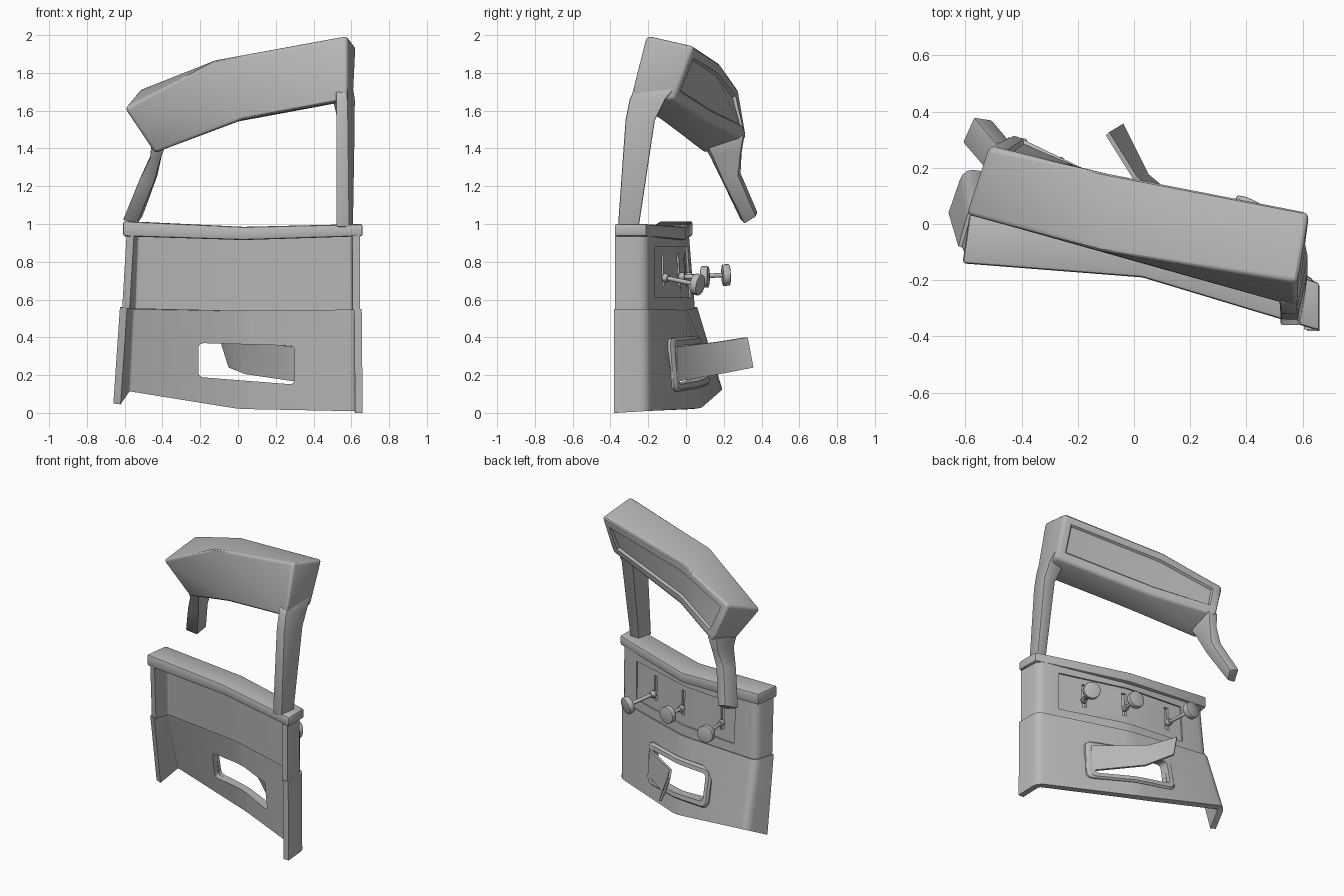
import bpy, bmesh, math
from mathutils import Vector

if "Cube" in bpy.data.objects:
    bpy.data.objects.remove(bpy.data.objects["Cube"])

grey = bpy.data.materials.new("plain_grey")
grey.use_nodes = True
COL = (0.48, 0.48, 0.48, 1)
grey.diffuse_color = COL
grey.node_tree.nodes["Principled BSDF"].inputs["Base Color"].default_value = COL


def finish(name, bm, recalc=True):
    if recalc:
        bmesh.ops.recalc_face_normals(bm, faces=bm.faces)
    me = bpy.data.meshes.new(name)
    bm.to_mesh(me)
    bm.free()
    me.materials.append(grey)
    ob = bpy.data.objects.new(name, me)
    bpy.context.collection.objects.link(ob)
    return ob


def activate(ob):
    bpy.ops.object.select_all(action='DESELECT')
    ob.select_set(True)
    bpy.context.view_layer.objects.active = ob


def smooth(ob, angle=32):
    activate(ob)
    bpy.ops.object.shade_smooth_by_angle(angle=math.radians(angle))


def apply(ob, kind, **settings):
    mod = ob.modifiers.new(kind.title(), kind)
    for key, value in settings.items():
        setattr(mod, key, value)
    activate(ob)
    bpy.ops.object.modifier_apply(modifier=mod.name)


def cut(ob, cutter):
    cutter.hide_render = True
    apply(ob, 'BOOLEAN', operation='DIFFERENCE', object=cutter, solver='EXACT')
    bpy.data.objects.remove(cutter)


def loft_bm(sections, closed=False):
    """Skin equal-length point rings, capped unless the rings form a loop."""
    bm = bmesh.new()
    rings = [[bm.verts.new(p) for p in s] for s in sections]
    n = len(rings[0])
    pairs = list(zip(rings, rings[1:])) + ([(rings[-1], rings[0])] if closed else [])
    for a, b in pairs:
        for i in range(n):
            j = (i + 1) % n
            bm.faces.new((a[i], a[j], b[j], b[i]))
    if not closed:
        bm.faces.new(rings[0])
        bm.faces.new(rings[-1])
    bmesh.ops.recalc_face_normals(bm, faces=bm.faces)
    return bm


def loft(name, sections, bevel=0.0, closed=False):
    ob = finish(name, loft_bm(sections, closed))
    if bevel:
        apply(ob, 'BEVEL', width=bevel, segments=2, limit_method='ANGLE',
              angle_limit=math.radians(40))
    return ob


def rounded(points, r, closed=False, steps=4):
    """Replace the corners of a polyline by short arcs."""
    pts = [Vector(p) for p in points]
    out = []
    for i, p in enumerate(pts):
        if not closed and i in (0, len(pts) - 1):
            out.append(p)
            continue
        a = p + (pts[i - 1] - p).normalized() * r
        b = p + (pts[(i + 1) % len(pts)] - p).normalized() * r
        for k in range(steps + 1):
            t = k / steps
            out.append(a * (1 - t) ** 2 + p * 2 * t * (1 - t) + b * t * t)
    return out


# Wall rows: front edge, corner, middle bend, corner, front edge
ROWS = {
    "bottom": [(.66, -.38, 0), (.655, -.2, .01), (.03, .08, .025), (-.605, .2, .13), (-.66, .04, .05)],
    "middle": [(.655, -.38, .55), (.655, -.2, .55), (.03, .0, .545), (-.585, .065, .56), (-.625, -.08, .56)],
    "step": [(.645, -.375, .545), (.643, -.205, .545), (.03, -.012, .54), (-.575, .052, .555), (-.613, -.08, .555)],
    "top": [(.645, -.375, .94), (.64, -.205, .94), (.03, -.03, .93), (-.563, .02, .94), (-.59, -.13, .94)],
}


def wall_y(x, z):
    """Depth of the outer wall face."""
    lo, hi = (ROWS["bottom"], ROWS["middle"]) if z < .55 else (ROWS["step"], ROWS["top"])
    i = 1 if x > .03 else 2

    def along(row):
        a, b = Vector(row[i]), Vector(row[i + 1])
        return a.lerp(b, (x - a.x) / (b.x - a.x))
    p, q = along(lo), along(hi)
    return p.y + (q.y - p.y) * (z - p.z) / (q.z - p.z)


def wall(name, low, high):
    bm = bmesh.new()
    rows = [[bm.verts.new(p) for p in rounded(ROWS[k], .05)] for k in (low, high)]
    a, b = rows
    for i in range(len(a) - 1):
        bm.faces.new((a[i], a[i + 1], b[i + 1], b[i]))
    ob = finish(name, bm, recalc=False)
    apply(ob, 'SOLIDIFY', thickness=.04, offset=-1, use_even_offset=True)
    return ob


def wall_cutter(xs, zlo, zhi, depth):
    return loft("cutter", [[(x, wall_y(x, zlo) - depth, zlo), (x, wall_y(x, zlo) + .1, zlo),
                            (x, wall_y(x, zhi) + .1, zhi), (x, wall_y(x, zhi) - depth, zhi)] for x in xs])


lower_panel = wall("lower_panel", "bottom", "middle")
upper_panel = wall("upper_panel", "step", "top")

# Window opening through the lower panel
hole = rounded([(-.21, 0, .19), (.30, 0, .15), (.30, 0, .355), (-.21, 0, .37)], .03, True)
cut(lower_panel, loft("cutter", [[(p.x, y, p.z) for p in hole] for y in (-.4, .4)]))

# Raised frame around the window
outer = rounded([(-.25, 0, .15), (.345, 0, .11), (.345, 0, .395), (-.25, 0, .41)], .05, True)


def densify(loop, parts=6):
    res = []
    for i, p in enumerate(loop):
        q = loop[(i + 1) % len(loop)]
        m = parts if (q - p).length > .1 else 1
        res += [p.lerp(q, k / m) for k in range(m)]
    return res


frame = []
for o, h in zip(densify(outer), densify(hole)):
    yo, yh = wall_y(o.x, o.z), wall_y(h.x, h.z)
    e = o.lerp(h, .3)
    ye = wall_y(e.x, e.z)
    frame.append([(o.x, yo - .01, o.z), (o.x, yo + .004, o.z), (e.x, ye + .018, e.z),
                  (h.x, yh + .018, h.z), (h.x, yh - .01, h.z)])
window_frame = loft("window_frame", frame, closed=True)

# Bent flap hinged at one side of the window
FLAP = [((.31, -.06, .35), (.31, -.06, .165)),
        ((.0, .155, .375), (.04, .165, .205)),
        ((-.1, .315, .40), (-.05, .345, .24))]
off = Vector((.012, .012, 0))
flap = loft("window_flap", [[Vector(t), Vector(t) + off, Vector(b) + off, Vector(b)] for t, b in FLAP])

# Recessed lever bay with three slots
cut(upper_panel, wall_cutter((.5, .03, -.39), .61, .88, .012))
LEVERS = [(.32, (.41, .06, .68)), (.05, (.07, .1, .72)), (-.28, (-.305, .212, .73))]
for x, tip in LEVERS:
    cut(upper_panel, wall_cutter((x + .014, x - .014), .67, .84, .03))


def rod(name, a, b, r, sides=20):
    a, b = Vector(a), Vector(b)
    q = (b - a).to_track_quat('Z', 'Y')
    ring = [q @ Vector((r * math.cos(t), r * math.sin(t), 0))
            for t in (2 * math.pi * k / sides for k in range(sides))]
    return loft(name, [[c + v for v in ring] for c in (a, b)], bevel=r * .12)


# Levers: collar, stem and disc knob
parts = []
for i, (x, tip) in enumerate(LEVERS, 1):
    root = Vector((x, wall_y(x, .72) - .025, .72))
    tip = Vector(tip)
    d = (tip - root).normalized()
    parts += [rod(f"lever_stem_{i}", root, tip, .012, 12),
              rod(f"lever_collar_{i}", root + d * .015, root + d * .045, .022, 12),
              rod(f"lever_knob_{i}", tip - d * .02, tip + d * .02, .057, 24)]

# Ledge capping the wall
LEDGE = [((.66, -.38), (.66, -.21), .935, 1.0), ((.03, -.19), (.03, .0), .915, .985),
         ((-.61, -.14), (-.585, .035), .935, 1.015)]
ledge = loft("ledge", [[(*f, lo), (*b, lo), (*b, hi), (*f, hi)] for f, b, lo, hi in LEDGE], bevel=.012)

# Hood: twisted beam with a recessed panel on its rear face
HOOD = [[(.58, -.21, 2.0), (.625, .045, 1.94), (.61, -.06, 1.655), (.58, -.30, 1.655)],
        [(-.12, -.10, 1.87), (-.10, .185, 1.85), (-.04, .13, 1.54), (.02, -.14, 1.55)],
        [(-.605, .03, 1.61), (-.52, .275, 1.715), (-.43, .325, 1.45), (-.44, .10, 1.37)]]
bm = loft_bm(HOOD)
sharp = [e for e in bm.edges if e.calc_face_angle(0) > math.radians(40)]
bmesh.ops.bevel(bm, geom=sharp, offset=.022, segments=3, profile=.5, affect='EDGES')
bm.normal_update()
rear = [f for f in bm.faces if f.normal.y > .7 and f.calc_area() > .06]
bmesh.ops.inset_region(bm, faces=rear, thickness=.035, depth=0, use_even_offset=True)
bmesh.ops.inset_region(bm, faces=rear, thickness=.01, depth=-.014, use_even_offset=True)
hood = finish("hood", bm)

# Supports: straight post on one side, bent arm on the other
post = loft("straight_post", [
    [(.52, -.36, .985), (.59, -.36, .985), (.61, -.25, .985), (.54, -.25, .985)],
    [(.52, -.32, 1.55), (.583, -.32, 1.55), (.62, -.165, 1.55), (.53, -.165, 1.55)],
    [(.52, -.298, 1.66), (.58, -.298, 1.66), (.62, -.11, 1.66), (.50, -.11, 1.66)],
    [(.52, -.28, 1.70), (.58, -.28, 1.70), (.61, -.06, 1.72), (.48, -.06, 1.70)]], bevel=.008)
arm = loft("bent_arm", [
    [(-.46, .09, 1.42), (-.38, .11, 1.42), (-.38, .305, 1.47), (-.45, .31, 1.47)],
    [(-.465, .13, 1.35), (-.405, .14, 1.36), (-.40, .29, 1.38), (-.455, .295, 1.38)],
    [(-.52, .185, 1.24), (-.445, .20, 1.22), (-.425, .275, 1.26), (-.495, .29, 1.27)],
    [(-.61, .29, 1.02), (-.535, .31, 1.0), (-.505, .37, 1.04), (-.57, .38, 1.06)]], bevel=.006)

for ob in [lower_panel, upper_panel, window_frame, flap, ledge, hood, post, arm] + parts:
    smooth(ob)
